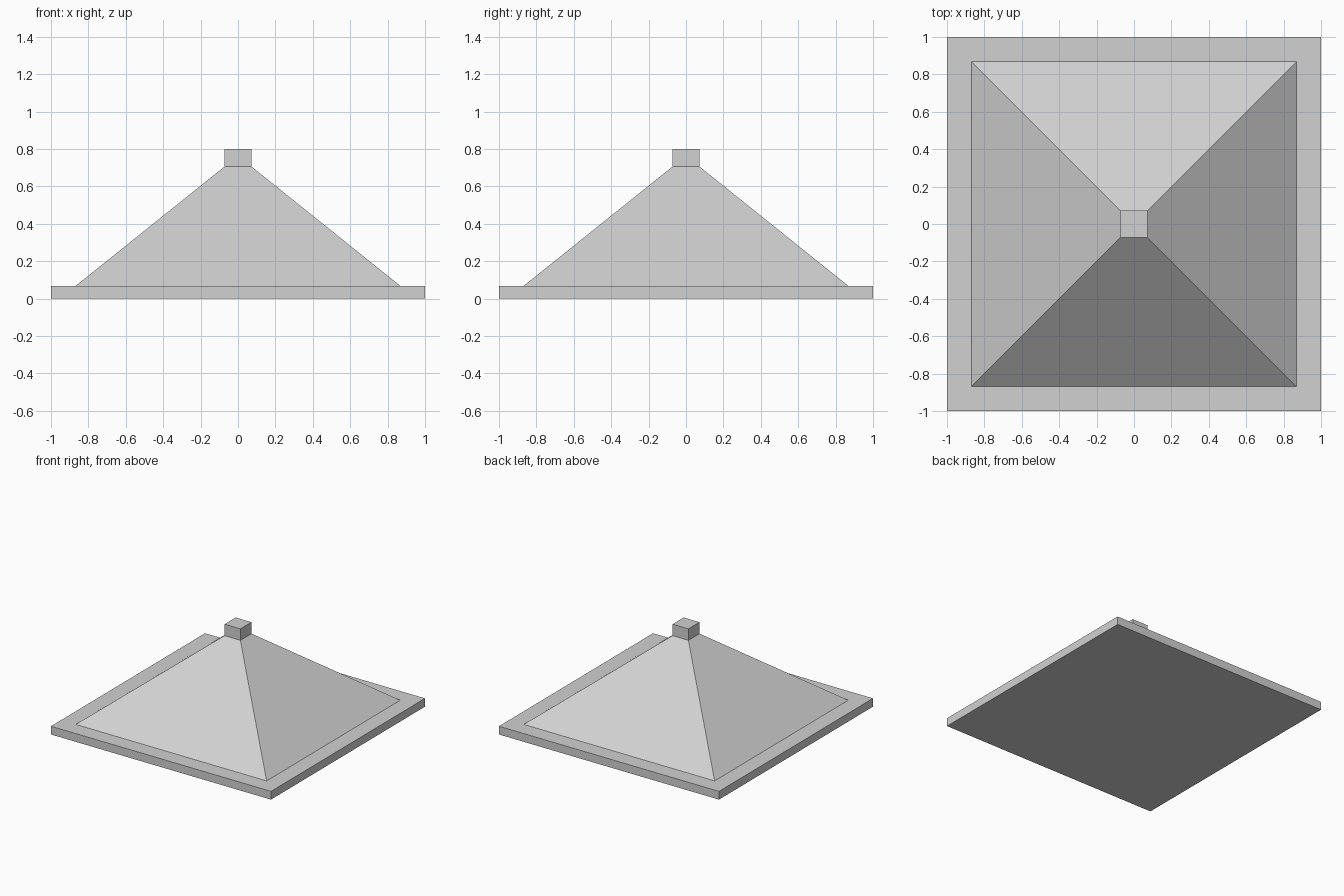
import bpy
import math

cube = bpy.data.objects.get("Cube")
if cube:
    bpy.data.objects.remove(cube, do_unlink=True)

# One plain stone colour throughout
stone = bpy.data.materials.new("light_grey_stone")
stone.use_nodes = True
grey = (0.64, 0.64, 0.64, 1)
stone.diffuse_color = grey
stone.node_tree.nodes["Principled BSDF"].inputs["Base Color"].default_value = grey


def square_block(name, half_bottom, half_top, z0, z1):
    """Square block, optionally tapered, with sides facing the axes."""
    bpy.ops.mesh.primitive_cone_add(
        vertices=4,
        radius1=half_bottom * math.sqrt(2),
        radius2=half_top * math.sqrt(2),
        depth=z1 - z0,
        location=(0, 0, (z0 + z1) / 2),
        rotation=(0, 0, math.pi / 4),
    )
    block = bpy.context.object
    block.name = name
    bpy.ops.object.transform_apply(location=True, rotation=True, scale=True)
    block.data.materials.append(stone)
    return block


BASE_TOP, SLOPE_TOP, CAP_TOP = 0.068, 0.706, 0.80
CAP_HALF = 0.072

# Flat slab, sloping cap and small square block at the peak
square_block("base_slab", 1.0, 1.0, 0, BASE_TOP)
square_block("sloped_roof", 0.868, CAP_HALF, BASE_TOP, SLOPE_TOP)
square_block("peak_block", CAP_HALF, CAP_HALF, SLOPE_TOP, CAP_TOP)
